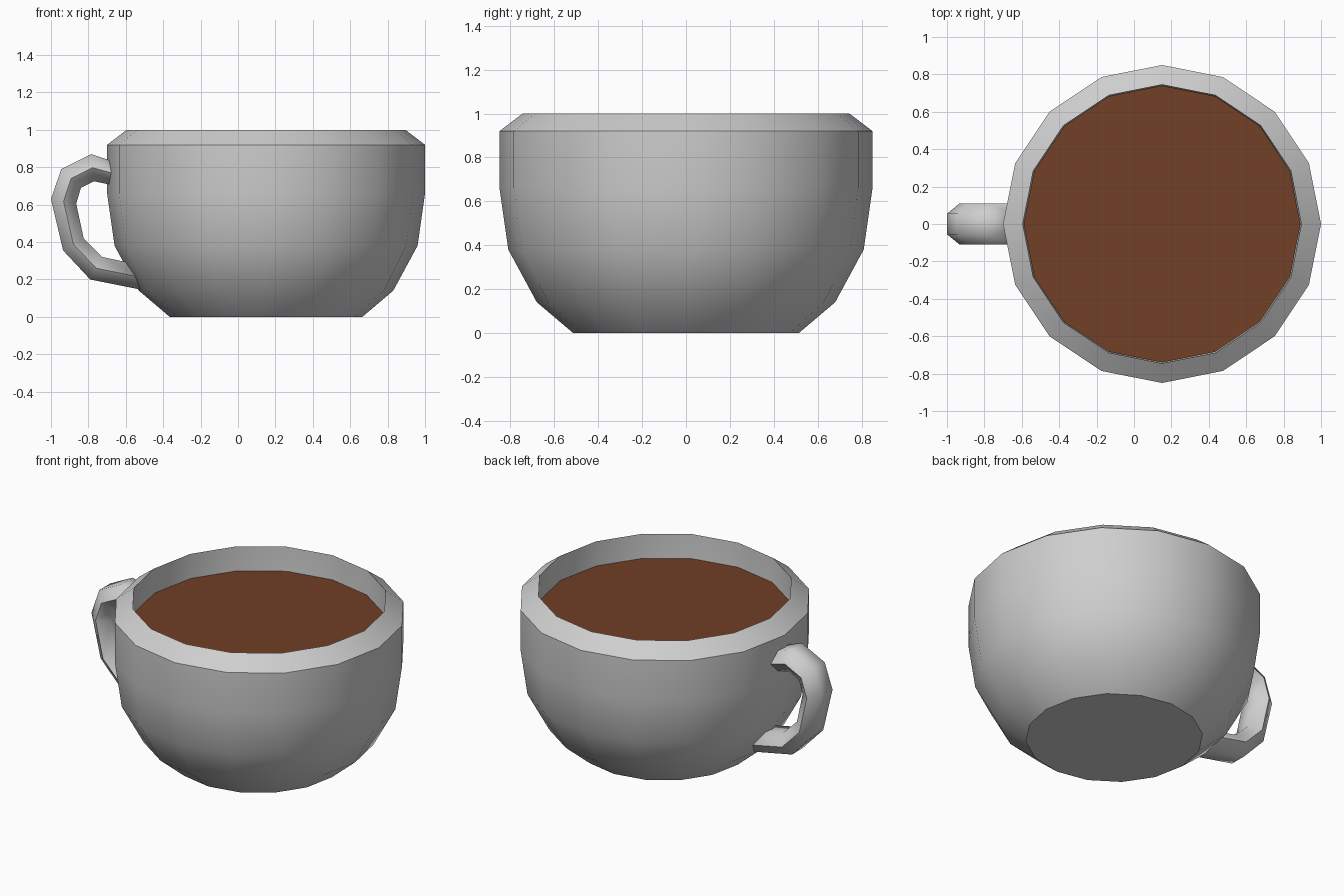
import bpy, bmesh, math

if "Cube" in bpy.data.objects:
    bpy.data.objects.remove(bpy.data.objects["Cube"])

CX, SIDES = 0.15, 16


def material(name, rgb):
    m = bpy.data.materials.new(name)
    m.diffuse_color = (*rgb, 1)
    m.use_nodes = True
    m.node_tree.nodes["Principled BSDF"].inputs["Base Color"].default_value = m.diffuse_color
    return m


def finish(name, bm, mat, angle):
    bmesh.ops.recalc_face_normals(bm, faces=bm.faces[:])
    me = bpy.data.meshes.new(name)
    bm.to_mesh(me)
    bm.free()
    me.materials.append(mat)
    ob = bpy.data.objects.new(name, me)
    bpy.context.collection.objects.link(ob)
    bpy.ops.object.select_all(action='DESELECT')
    ob.select_set(True)
    bpy.context.view_layer.objects.active = ob
    bpy.ops.object.shade_smooth_by_angle(angle=math.radians(angle))
    return ob


def skin(bm, rings):
    """Bridge successive closed rings and cap both ends."""
    loops = [[bm.verts.new(p) for p in r] for r in rings]
    n = len(loops[0])
    for a, b in zip(loops, loops[1:]):
        for i in range(n):
            j = (i + 1) % n
            bm.faces.new((a[i], a[j], b[j], b[i]))
    bm.faces.new(loops[0])
    bm.faces.new(loops[-1])


def circle(r, z):
    return [(CX + r * math.cos(math.tau * i / SIDES),
             r * math.sin(math.tau * i / SIDES), z) for i in range(SIDES)]


ceramic = material("grey ceramic", (0.62, 0.62, 0.62))
brown = material("brown drink", (0.165, 0.05, 0.019))

# Cup body: outer wall, bevelled rim, inner wall and floor
profile = [(0.515, 0), (0.68, 0.14), (0.81, 0.38), (0.85, 0.66), (0.85, 0.92),
           (0.745, 1.0), (0.74, 0.66), (0.70, 0.40), (0.58, 0.20), (0.45, 0.10)]
bm = bmesh.new()
skin(bm, [circle(r, z) for r, z in profile])
finish("cup_body", bm, ceramic, 30)

# Drink surface
bm = bmesh.new()
bm.faces.new([bm.verts.new(p) for p in circle(0.74, 0.845)])
drink = finish("drink", bm, brown, 30)
if drink.data.polygons[0].normal.z < 0:
    drink.data.flip_normals()

# Handle: six-sided section swept between outer and inner side curves
outer = [(-0.65, 0.825), (-0.785, 0.87), (-0.945, 0.79), (-1.0, 0.63),
         (-0.935, 0.355), (-0.79, 0.20), (-0.49, 0.14)]
inner = [(-0.65, 0.70), (-0.77, 0.725), (-0.84, 0.69), (-0.865, 0.605),
         (-0.825, 0.42), (-0.725, 0.32), (-0.56, 0.285)]
section = [(0, -0.055), (0, 0.055), (0.5, 0.11), (1, 0.055), (1, -0.055), (0.5, -0.11)]
bm = bmesh.new()
skin(bm, [[(o[0] + (q[0] - o[0]) * t, y, o[1] + (q[1] - o[1]) * t) for t, y in section]
          for o, q in zip(outer, inner)])
finish("handle", bm, ceramic, 75)
